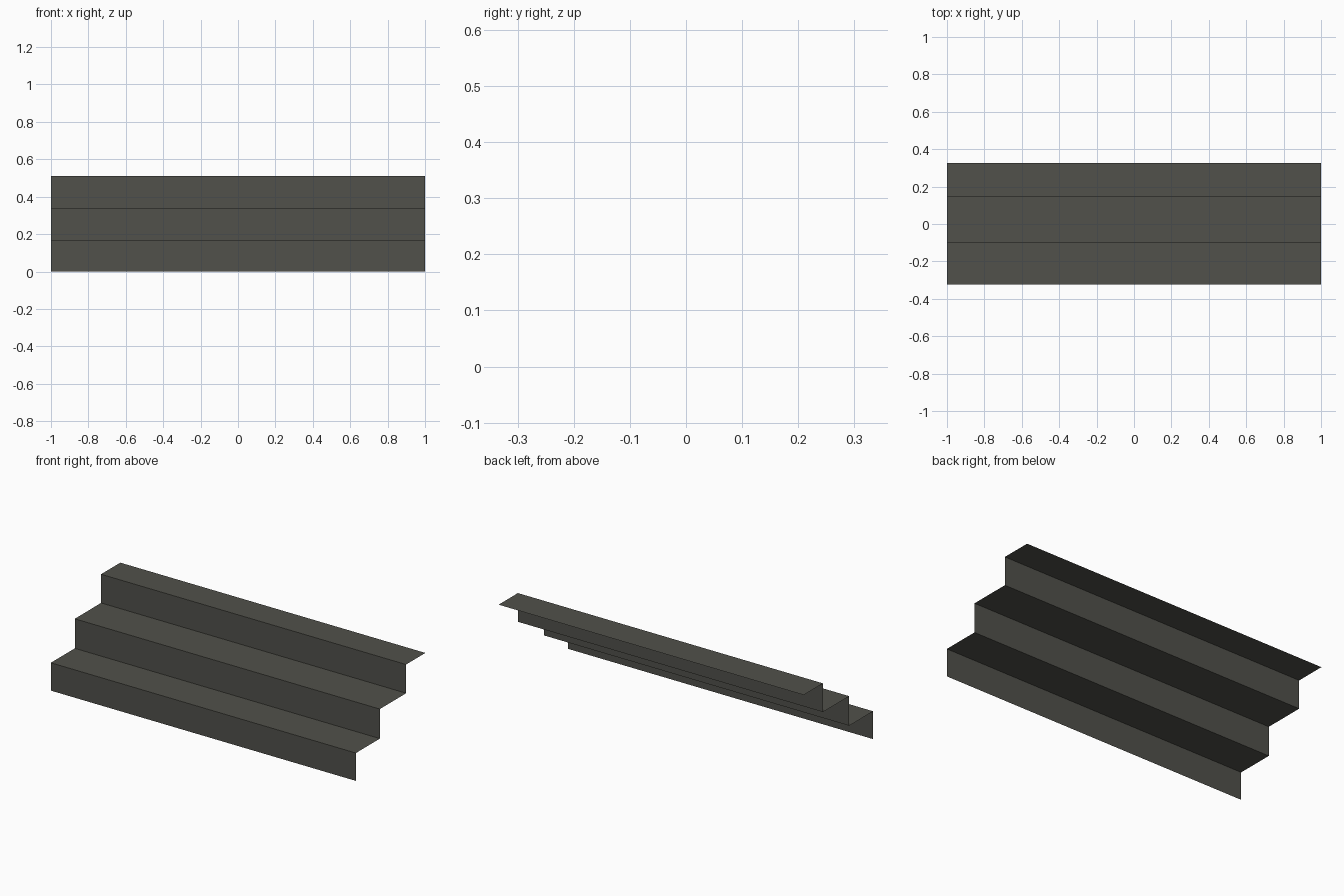
import bpy

if "Cube" in bpy.data.objects:
    bpy.data.objects.remove(bpy.data.objects["Cube"])

# Stair side profile as (y, z), swept across the width as a thin open sheet
profile = [(-0.324, 0), (-0.324, 0.165), (-0.10, 0.165), (-0.10, 0.34),
           (0.146, 0.34), (0.146, 0.51), (0.326, 0.51)]
half_width = 1.0

verts = [(x, y, z) for y, z in profile for x in (-half_width, half_width)]
faces = [(2 * i, 2 * i + 1, 2 * i + 3, 2 * i + 2) for i in range(len(profile) - 1)]

mesh = bpy.data.meshes.new("stair_steps")
mesh.from_pydata(verts, [], faces)
mesh.update()
steps = bpy.data.objects.new("stair_steps", mesh)
bpy.context.collection.objects.link(steps)

# Dark grey stone colour
stone = bpy.data.materials.new("dark grey stone")
stone.diffuse_color = (0.082, 0.082, 0.070, 1)
stone.use_nodes = True
stone.node_tree.nodes["Principled BSDF"].inputs["Base Color"].default_value = stone.diffuse_color
mesh.materials.append(stone)
